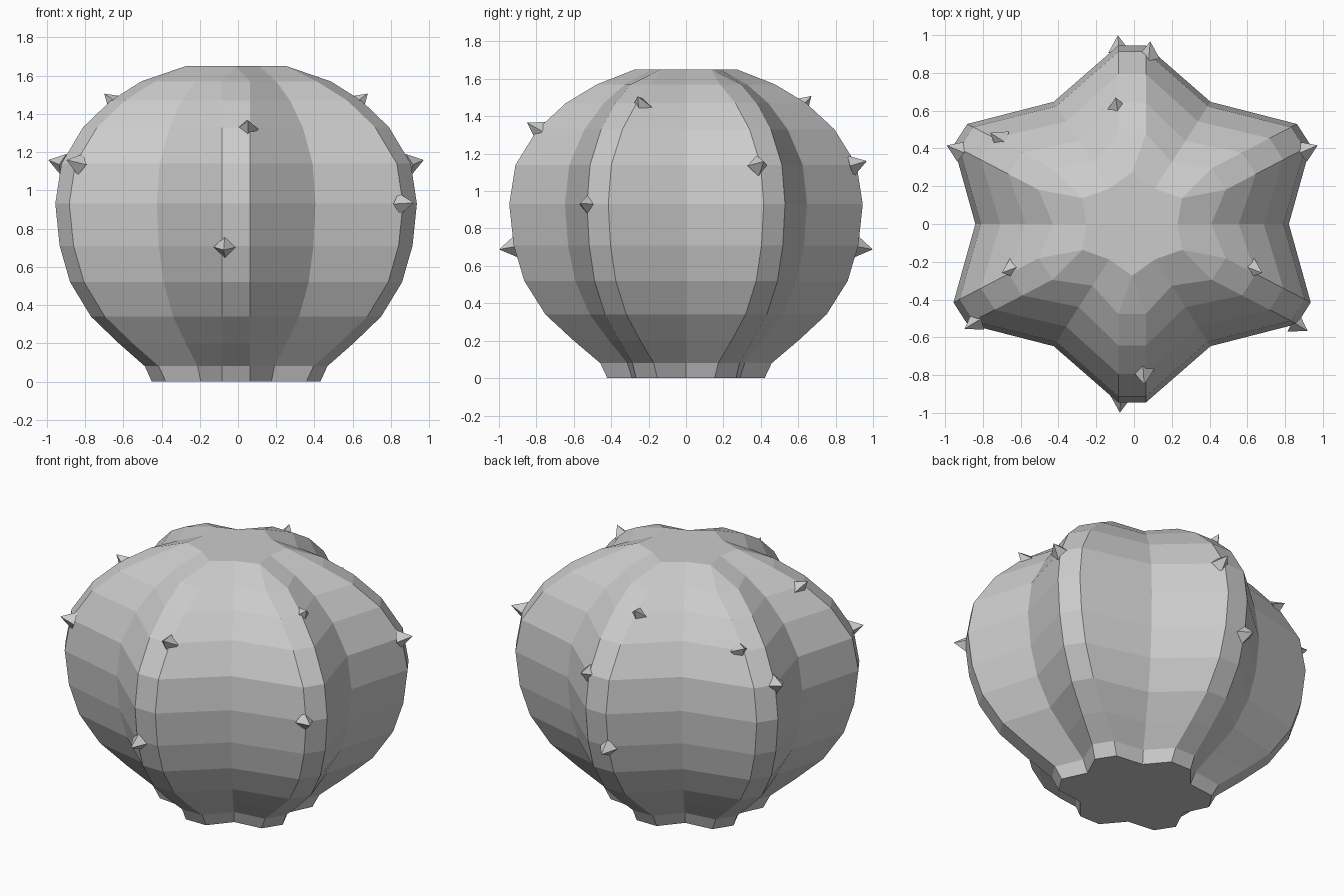
import bpy, bmesh, math
from mathutils import Vector

cube = bpy.data.objects.get("Cube")
if cube:
    bpy.data.objects.remove(cube)

mat = bpy.data.materials.new("plain grey")
mat.use_nodes = True
grey = (0.6, 0.6, 0.6, 1)
mat.diffuse_color = grey
mat.node_tree.nodes["Principled BSDF"].inputs["Base Color"].default_value = grey

RIBS, RIDGE, VALLEY, DEPTH = 6, 1.05, 0.83, 0.9
CENTRE_X = -0.01


def finish(bm, name):
    bmesh.ops.recalc_face_normals(bm, faces=bm.faces)
    mesh = bpy.data.meshes.new(name)
    bm.to_mesh(mesh)
    bm.free()
    mesh.materials.append(mat)
    obj = bpy.data.objects.new(name, mesh)
    bpy.context.collection.objects.link(obj)
    return obj


def star_ring(bm, z, scale, half):
    """One star-shaped ring: a valley and a flat-tipped ridge per rib."""
    ring = []
    for i in range(RIBS):
        a = i * math.tau / RIBS
        b = a + math.pi / RIBS
        valley = Vector((math.cos(a), math.sin(a))) * VALLEY * scale
        tip = Vector((math.cos(b), math.sin(b))) * RIDGE * scale
        side = Vector((-math.sin(b), math.cos(b))) * half
        for p in (valley, tip - side, tip + side):
            ring.append(bm.verts.new((p.x + CENTRE_X, p.y * DEPTH, z)))
    return ring


# Ribbed body: height and scale of each ring
profile = [(0, .445), (.08, .485), (.2, .635), (.34, .795), (.52, .915),
           (.71, .975), (.93, 1), (1.14, .965), (1.33, .84), (1.47, .68),
           (1.57, .505), (1.65, .29)]
bm = bmesh.new()
rings = [star_ring(bm, z, s, 0 if z == profile[-1][0] else 0.073)
         for z, s in profile]
for low, high in zip(rings, rings[1:]):
    n = len(low)
    for i in range(n):
        j = (i + 1) % n
        bm.faces.new((low[i], low[j], high[j], high[i]))
bm.faces.new(rings[0])
bm.faces.new(rings[-1])
bmesh.ops.remove_doubles(bm, verts=bm.verts, dist=0.001)
finish(bm, "ribbed_body")

# Four-sided spikes pointing away from the middle of the body
spikes = [(-.07, -.93, .70), (.05, -.79, 1.33), (-.84, -.52, 1.14),
          (.86, -.53, .93), (.63, -.24, 1.46), (-.65, -.24, 1.46),
          (.91, .39, 1.14), (-.93, .39, 1.14), (-.09, .62, 1.46),
          (.08, .90, 1.14), (-.08, .93, .70), (-.71, .45, 1.33)]
for number, spot in enumerate(spikes, 1):
    spot = Vector(spot)
    out = (spot - Vector((0, 0, 0.86))).normalized()
    bm = bmesh.new()
    bmesh.ops.create_cone(bm, cap_ends=True, segments=4, radius1=0.058,
                          radius2=0, depth=0.09)
    spike = finish(bm, f"spike_{number}")
    spike.rotation_mode = 'QUATERNION'
    spike.rotation_quaternion = out.to_track_quat('Z', 'Y')
    spike.location = spot + out * 0.025
